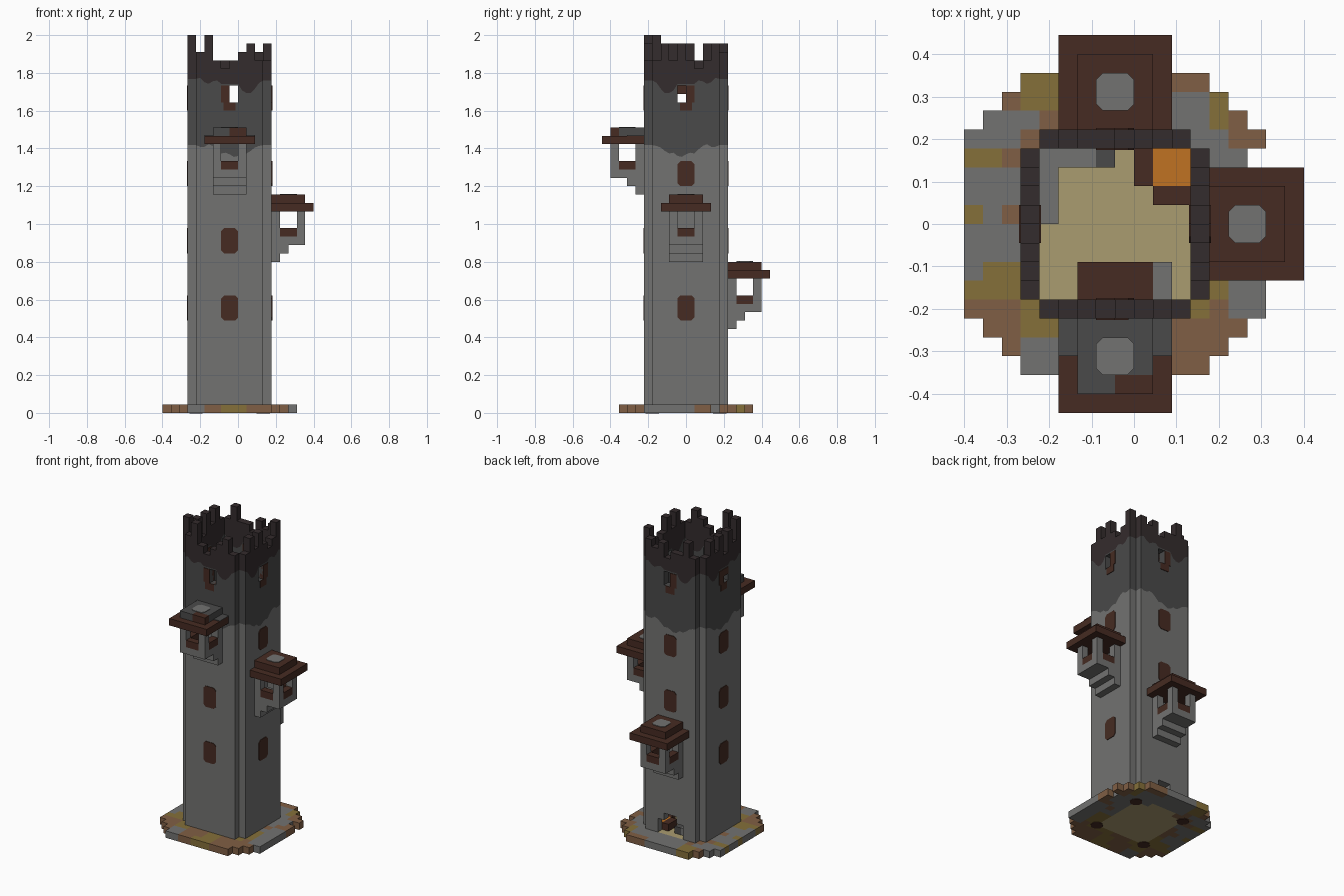
import bpy, bmesh, math
from mathutils import Matrix, Vector

if "Cube" in bpy.data.objects:
    bpy.data.objects.remove(bpy.data.objects["Cube"])

U = 2 / 45                      # one block
CENTRE = Vector((-U, 0, 0))     # tower axis

COLOURS = {
    "stone_grey": (.17, .17, .165), "dark_stone": (.068, .068, .068),
    "soot": (.034, .025, .026), "dark_wood": (.061, .024, .016),
    "clay": (.216, .114, .058), "olive": (.235, .162, .042),
    "straw": (.402, .333, .162), "orange": (.527, .168, .016),
}
NAMES = list(COLOURS)
GREY, DARK, SOOT, WOOD, CLAY, OLIVE, STRAW, ORANGE = range(len(NAMES))
MATS = []
for name, rgb in COLOURS.items():
    m = bpy.data.materials.new(name)
    m.use_nodes = True
    m.diffuse_color = (*rgb, 1)
    m.node_tree.nodes["Principled BSDF"].inputs["Base Color"].default_value = (*rgb, 1)
    MATS.append(m)


def finish(name, bm, turn=0, thickness=0):
    """Turn block coordinates into a placed object; sheets get a thickness."""
    bmesh.ops.remove_doubles(bm, verts=bm.verts, dist=1e-4)
    place = Matrix.Translation(CENTRE) @ Matrix.Rotation(turn * math.pi / 2, 4, "Z") @ Matrix.Scale(U, 4)
    bm.transform(place)
    mesh = bpy.data.meshes.new(name)
    bm.to_mesh(mesh)
    bm.free()
    for m in MATS:
        mesh.materials.append(m)
    ob = bpy.data.objects.new(name, mesh)
    bpy.context.collection.objects.link(ob)
    if thickness:
        mod = ob.modifiers.new("thickness", "SOLIDIFY")
        mod.thickness, mod.offset = thickness * U, -1
    return ob


def face(bm, points, mat):
    f = bm.faces.new([bm.verts.new(p) for p in points])
    f.material_index = mat
    return f


def boxes(name, parts, turn=0):
    """Boxes given as (low corner, high corner, colour)."""
    bm = bmesh.new()
    for lo, hi, mat in parts:
        lo, hi = Vector(lo), Vector(hi)
        size = hi - lo
        mat4 = Matrix.Translation((lo + hi) / 2) @ Matrix.Diagonal((*size, 1))
        made = bmesh.ops.create_cube(bm, size=1, matrix=mat4)["verts"]
        for f in {f for v in made for f in v.link_faces}:
            f.material_index = mat
    # keep touching boxes separate: no welding inside finish matters here
    return finish(name, bm, turn)


def plate(name, w, h, mat, place, turn=0, cut=.35):
    """Thin plate with clipped corners, drawn in XY and moved by a matrix."""
    bm = bmesh.new()
    a, b = w / 2, h / 2
    pts = [(a - cut, -b), (a, cut - b), (a, b - cut), (a - cut, b),
           (cut - a, b), (-a, b - cut), (-a, cut - b), (cut - a, -b)]
    face(bm, [place @ Vector((x, y, .08)) for x, y in pts], mat)
    return finish(name, bm, turn, .08)


# Tower walls: one sheet per side with wavy colour bands and a broken crown
LOW = [31.9, 31.7, 31.7, 32, 31.8, 31.4, 30.9, 31, 30.8, 30.5, 30.6, 31, 30.9, 31.2, 31.6, 31.8, 31.9]
HIGH = [39.8, 39.9, 39.4, 39.2, 39.5, 39.6, 39.2, 39.2, 39.2, 39.2, 39.2, 38.4, 38.1, 38.1, 38.6, 39.3, 39.6]
DOOR = {(c, r) for c in (2, 3, 4, 5) for r in (1, 2)} | {(3, 3), (4, 3)}
SIDES = [
    ("front", [43, 45, 42, 41, 42, 43, 44, 42], {(4, 38), (4, 37)}),
    ("left", [42, 44, 42, 44, 42, 41, 42, 44], {(3, 38), (3, 37)}),
    ("back", [43, 42, 43, 41, 42, 42, 44, 42], DOOR | {(3, 38), (3, 37)}),
    ("right", [42, 44, 42, 44, 41, 44, 42, 45], {(4, 37)}),
]


def wall(side, crown, holes, turn):
    bm = bmesh.new()
    for n in range(16):
        col = n // 2
        flip = turn % 2
        levels = [(1, 1), (2, 2), (3, 3), (4, 4), "low", (36, 36), (37, 37), (38, 38), "high"]
        in_window = col in (3, 4)
        if in_window:
            levels.insert(8, (39, 39))
        levels += [(z, z) for z in range(41, crown[col] + 1)]
        wave = lambda t, k: t[16 - k] if flip else t[k]
        rows = []
        for lv in levels:
            if lv == "low":
                rows.append((wave(LOW, n), wave(LOW, n + 1)))
            elif lv == "high":
                floor = 39.2 if 6 <= n <= 9 else 0
                rows.append(tuple(max(wave(HIGH, k), 39.2 if 6 <= k <= 10 else floor * 0)
                                  for k in (n, n + 1)))
            else:
                rows.append(lv)
        x0, x1 = n / 2 - 4, n / 2 - 3.5
        split_low, split_high = levels.index("low"), levels.index("high")
        for k in range(len(rows) - 1):
            if (col, rows[k][0]) in holes:
                continue
            mat = GREY if k < split_low else DARK if k < split_high else SOOT
            (a, b), (c, d) = rows[k], rows[k + 1]
            face(bm, [(x0, -5, a), (x1, -5, b), (x1, -5, d), (x0, -5, c)], mat)
    finish(f"{side}_wall", bm, turn, 1)


# Windows: clipped shutters on both faces of each wall
def shutters(side, turn, skip):
    for k, z in enumerate((12.5, 20.5, 28.5)):
        if k == skip:
            continue
        for depth, angle in ((-5, 0), (-4, math.pi)):
            place = (Matrix.Translation((0, depth, z)) @ Matrix.Rotation(angle, 4, "Z")
                     @ Matrix.Rotation(math.pi / 2, 4, "X"))
            plate(f"{side}_window_{k + 1}", 2, 3, WOOD, place, turn)


def broken_window(side, turn, holes):
    """Charred frame: the blocks of the top window that are still standing."""
    parts = []
    for c in (3, 4):
        for r in (36, 37, 38):
            if (c, r) not in holes:
                trim = .3 if r == 36 else 0
                parts.append(((c - 4 + (trim if c == 3 else 0), -5.08, r),
                              (c - 3 - (trim if c == 4 else 0), -3.92, r + 1), WOOD))
    boxes(f"{side}_broken_window", parts, turn)


# Turret balcony: stepped bracket, four posts, sills and a two-step roof
def balcony(side, z, turn, burnt=False):
    parts = [((-2, -6, z), (2, -5, z + 1), GREY), ((-2, -7, z + 1), (2, -5, z + 2), GREY),
             ((-2, -9, z + 2), (2, -5, z + 3), GREY)]
    for x in (-2, 1):
        for y in (-9, -6):
            parts.append(((x, y, z + 3), (x + 1, y + 1, z + 6), GREY))
        parts.append(((x, -8, z + 3), (x + 1, -6, z + 4), WOOD))
    parts.append(((-1, -9, z + 3), (1, -8, z + 4), WOOD))
    boxes(f"{side}_balcony", parts, turn)
    roof = [((-3, -10, z + 6), (3, -5, z + 7), WOOD)]
    if burnt:
        roof += [((-2, -9, z + 7), (0, -5, z + 8), DARK), ((0, -8, z + 7), (2, -5, z + 8), DARK),
                 ((0, -9, z + 7), (2, -8, z + 8), WOOD),
                 ((-3, -7, z + 7), (3, -5, z + 7.08), DARK)]
    else:
        roof.append(((-2, -9, z + 7), (2, -5, z + 8), WOOD))
    boxes(f"{side}_balcony_roof", roof, turn)
    plate(f"{side}_roof_cap", 2, 2, GREY, Matrix.Translation((0, -7, z + 8)), turn)


BALCONIES = {"front": (26, 2), "left": (18, 1), "back": (10, 0)}
for turn, (side, crown, holes) in enumerate(SIDES):
    wall(side, crown, holes, turn)
    z, skip = BALCONIES.get(side, (0, None))
    shutters(side, turn, skip)
    broken_window(side, turn, holes)
    if z:
        balcony(side, z, turn, burnt=side == "front")

# Ground disc: stepped outline, each block takes the colour of its nearest patch
PATCHES = {
    OLIVE: [(-8, 4), (-6, 3), (-5, 7), (-6, -3), (-8, -4), (-4, -5), (6, 6), (5, -4), (6, -6), (0, -8), (-8, 0)],
    GREY: [(-8, 5), (-6, 5), (-6, 2), (-7, -1), (-4, -7), (4, 6), (5, 4), (6, 3), (7, -4), (8, 0), (0, 7)],
    CLAY: [(-6, 7), (-5, 1), (-7, -5), (-6, -7), (4, 8), (7, 5), (6, -5), (4, -8), (5, -7), (-5, 4), (-2, -7), (7, 2)],
}
bm = bmesh.new()
for j in range(-8, 8):
    ring = max(j, -j - 1)
    half = 8 - max(0, ring - 4)
    for i in range(-half, half):
        if (i, j) == (7, 3):
            continue
        x, y = i + .5, j + .5
        if max(abs(x), abs(y)) < 4 or (abs(x) < 2 and 4 < y < 5):
            mat = STRAW
        else:
            mat = min((math.hypot(x - px, y - py), m) for m, ps in PATCHES.items() for px, py in ps)[1]
        face(bm, [(i, j, 1), (i + 1, j, 1), (i + 1, j + 1, 1), (i, j + 1, 1)], mat)
finish("ground_disc", bm, 0, 1)
for x in (-4, 4):
    for y in (-4, 4):
        plate("corner_footing", 1.6, 1.6, WOOD, Matrix.Translation((x, y, 0)) @ Matrix.Scale(.05, 4, (0, 0, 1)), 0, .5)

# Furniture inside on the floor
boxes("table", [((-2, -4, 1), (2, -2, 2), WOOD)])
boxes("hearth", [((2, 2, 1), (4, 4, 2), ORANGE), ((1, 2, 1), (2, 4, 2), WOOD), ((2, 1, 1), (4, 2, 2), WOOD)])
boxes("stone_bench", [((-4, 0, 1), (-3, 4, 2), GREY), ((-3, 3, 1), (-1, 4, 2), GREY), ((-1, 3, 1), (0, 4, 2), DARK)])
boxes("stone_block", [((2, -4, 1), (3, -2, 2), GREY)])
